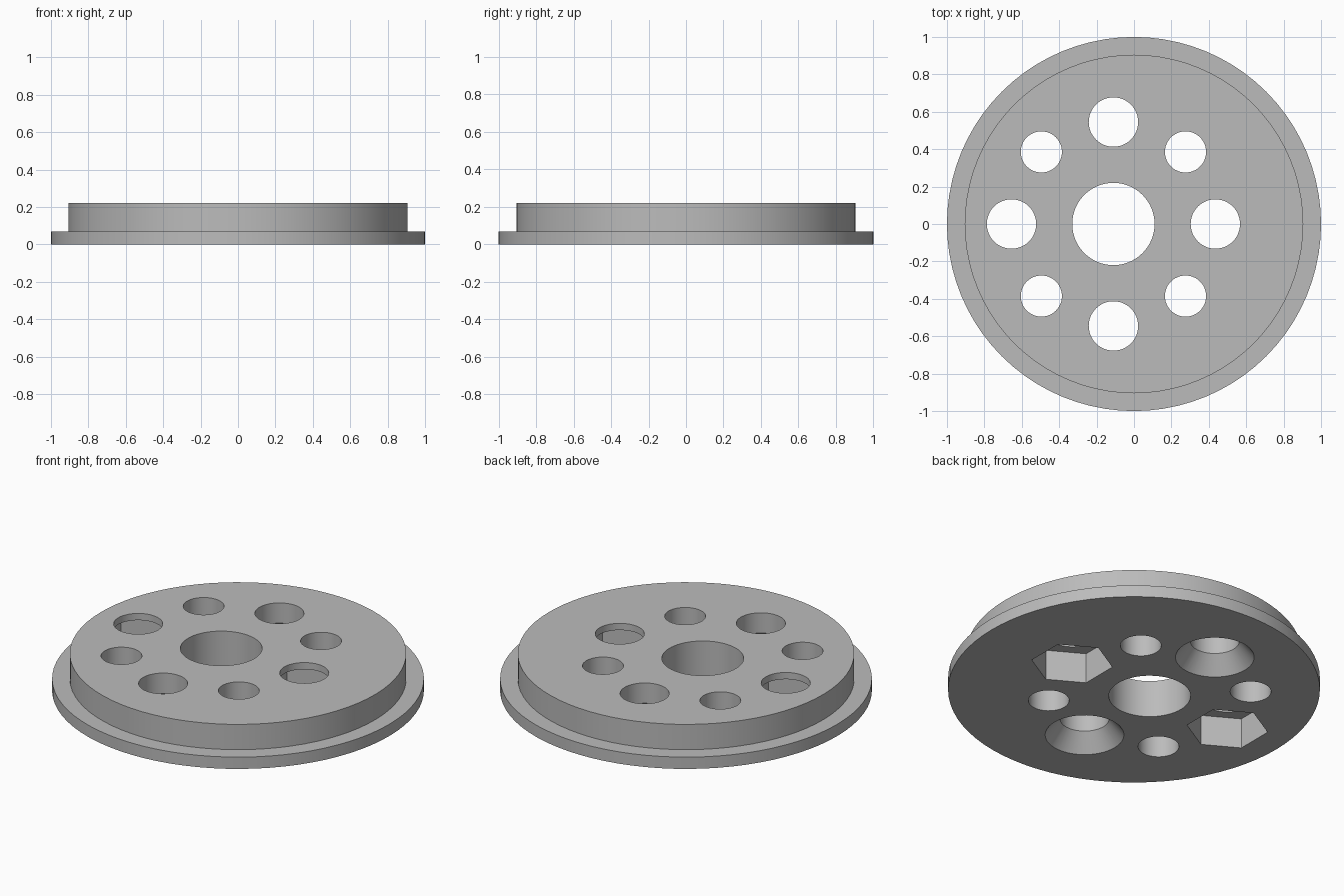
import bpy, math
from mathutils import Vector

cube = bpy.data.objects.get("Cube")
if cube:
    bpy.data.objects.remove(cube, do_unlink=True)

steel = bpy.data.materials.new("plain_grey")
steel.use_nodes = True
GREY = (0.5, 0.5, 0.5, 1)
steel.diffuse_color = GREY
steel.node_tree.nodes["Principled BSDF"].inputs["Base Color"].default_value = GREY


def turned(name, profile, center=(0, 0), sides=48, turn=0.0):
    """Closed solid made by turning (radius, height) points about z."""
    verts = [(center[0] + r * math.cos(turn + math.tau * i / sides),
              center[1] + r * math.sin(turn + math.tau * i / sides), z)
             for r, z in profile for i in range(sides)]
    faces = [list(range(sides))[::-1],
             [(len(profile) - 1) * sides + i for i in range(sides)]]
    for k in range(len(profile) - 1):
        a, b = k * sides, (k + 1) * sides
        for i in range(sides):
            j = (i + 1) % sides
            faces.append([a + i, a + j, b + j, b + i])
    mesh = bpy.data.meshes.new(name)
    mesh.from_pydata(verts, [], faces)
    mesh.materials.append(steel)
    ob = bpy.data.objects.new(name, mesh)
    bpy.context.collection.objects.link(ob)
    return ob


# Stepped disc: wide flange below, thicker plate above
disc = turned("flanged_disc", [(1, 0), (1, 0.07), (0.905, 0.07), (0.905, 0.22)], sides=80)

# Cutters, all around an off-centre hub
HUB = Vector((-0.11, 0))
BOLT_RING = 0.545
LOW, HIGH = -0.1, 0.4
cutters = [turned("hub_cutter", [(0.22, LOW), (0.22, HIGH)], HUB, 64)]
for i in range(8):
    angle = i * math.pi / 4
    place = HUB + BOLT_RING * Vector((math.cos(angle), math.sin(angle)))
    if i % 2:       # plain through holes on the diagonals
        cutters.append(turned("small_cutter", [(0.11, LOW), (0.11, HIGH)], place))
    elif i % 4:     # countersunk holes at front and back
        cutters.append(turned("countersink_cutter",
                              [(0.292, LOW), (0.132, 0.1), (0.132, HIGH)], place))
    else:           # hexagonal nut pockets at left and right
        cutters.append(turned("bolt_cutter", [(0.132, LOW), (0.132, HIGH)], place))
        cutters.append(turned("nut_cutter", [(0.22, LOW), (0.22, 0.18)],
                              place, 6, math.pi / 6))

# Cut the holes, then discard the cutters
bpy.context.view_layer.objects.active = disc
for cutter in cutters:
    cutter.hide_render = True
    mod = disc.modifiers.new("cut", "BOOLEAN")
    mod.operation = "DIFFERENCE"
    mod.solver = "EXACT"
    mod.object = cutter
    bpy.ops.object.modifier_apply(modifier=mod.name)
    bpy.data.objects.remove(cutter, do_unlink=True)

bpy.ops.object.select_all(action="DESELECT")
disc.select_set(True)
bpy.ops.object.shade_smooth_by_angle(angle=math.radians(25))
